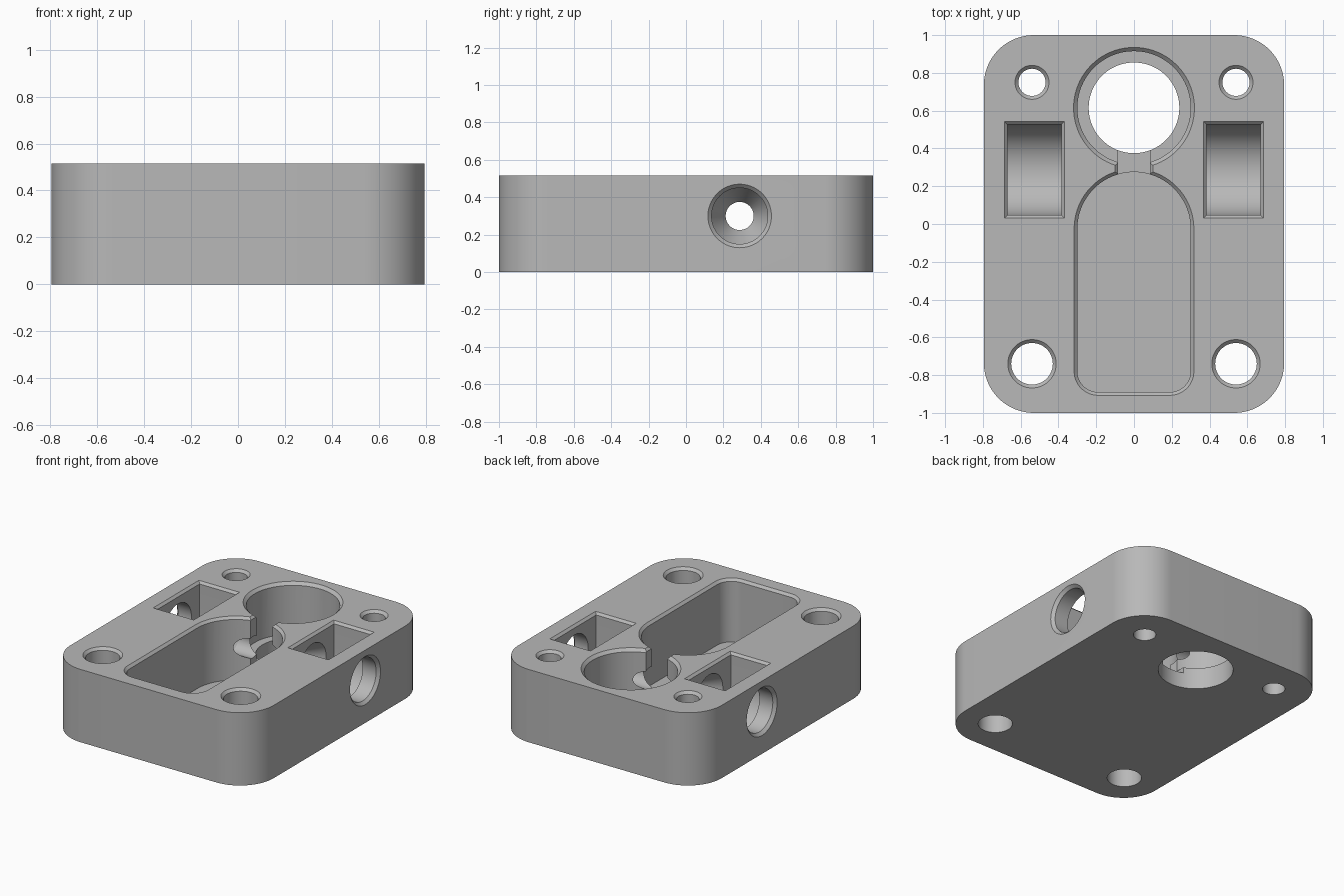
import bpy, bmesh, math

if "Cube" in bpy.data.objects:
    bpy.data.objects.remove(bpy.data.objects["Cube"], do_unlink=True)

TOP = 0.515
BORE_Y, BORE_Z = 0.287, 0.3

grey = bpy.data.materials.new("machined_grey")
grey.use_nodes = True
grey.diffuse_color = (0.48, 0.48, 0.48, 1)
grey.node_tree.nodes["Principled BSDF"].inputs["Base Color"].default_value = (0.48, 0.48, 0.48, 1)


def outline(cx, cy, hx, hy, r_front, r_back, grow=0.0, steps=20):
    """Rounded rectangle, with separate radii at front and back."""
    pts = []
    hx, hy = hx + grow, hy + grow
    for i, (sx, sy) in enumerate([(1, 1), (-1, 1), (-1, -1), (1, -1)]):
        r = r_back if sy > 0 else r_front
        if r == 0:
            pts.append((cx + sx * hx, cy + sy * hy))
            continue
        r += grow
        for k in range(steps + 1):
            a = (i + k / steps) * math.pi / 2
            p = (cx + sx * (hx - r) + r * math.cos(a), cy + sy * (hy - r) + r * math.sin(a))
            if not pts or math.dist(p, pts[-1]) > 1e-5:
                pts.append(p)
    if math.dist(pts[0], pts[-1]) < 1e-5:
        pts.pop()
    return pts


def loft(name, rings):
    """Closed solid through a list of equal rings."""
    bm = bmesh.new()
    loops = [[bm.verts.new(p) for p in ring] for ring in rings]
    n = len(loops[0])
    for a, b in zip(loops, loops[1:]):
        for i in range(n):
            j = (i + 1) % n
            bm.faces.new((a[i], a[j], b[j], b[i]))
    bm.faces.new(loops[0][::-1])
    bm.faces.new(loops[-1])
    bmesh.ops.recalc_face_normals(bm, faces=bm.faces)
    mesh = bpy.data.meshes.new(name)
    bm.to_mesh(mesh)
    bm.free()
    mesh.materials.append(grey)
    obj = bpy.data.objects.new(name, mesh)
    bpy.context.collection.objects.link(obj)
    return obj


def prism(name, shape, z0, z1, grow0=0.0, grow1=0.0):
    return loft(name, [[(x, y, z) for x, y in outline(*shape, grow=g)]
                       for z, g in ((z0, grow0), (z1, grow1))])


def lathe_x(name, profile, steps=80):
    """Solid of revolution about the cross bore axis."""
    angles = [2 * math.pi * k / steps for k in range(steps)]
    return loft(name, [[(x, BORE_Y + r * math.cos(a), BORE_Z + r * math.sin(a)) for a in angles]
                       for x, r in profile])


def round_shape(x, y, r):
    return (x, y, r, r, r, r)


body = prism("block_body", (0, 0, 0.795, 1.0, 0.265, 0.265), 0, TOP)


def cut(cutter):
    cutter.hide_render = True
    mod = body.modifiers.new(cutter.name, 'BOOLEAN')
    mod.operation = 'DIFFERENCE'
    mod.solver = 'EXACT'
    mod.object = cutter
    bpy.context.view_layer.objects.active = body
    bpy.ops.object.modifier_apply(modifier=mod.name)
    bpy.data.objects.remove(cutter, do_unlink=True)


def pocket(name, shape, floor, bevel):
    """Straight pocket with a chamfered rim."""
    cut(prism(name, shape, floor, TOP + 0.1))
    cut(prism(name + "_rim", shape, TOP - 2 * bevel, TOP + bevel, -bevel, 2 * bevel))


# Long chamber and round chamber with its open floor
pocket("long_chamber", (0, -0.3075, 0.3, 0.5825, 0.11, 0.3), 0.07, 0.017)
pocket("round_chamber", round_shape(0, 0.615, 0.3), 0.15, 0.02)
cut(prism("floor_opening", round_shape(0, 0.615, 0.24), -0.1, 0.3))

# Neck joining the chambers
pocket("neck", (0, 0.33, 0.085, 0.13, 0, 0), 0.11, 0.015)

# Mounting holes and wheel slots on both sides
for side in (-1, 1):
    pocket("back_hole", round_shape(side * 0.54, 0.75, 0.072), -0.1, 0.018)
    pocket("front_hole", round_shape(side * 0.54, -0.74, 0.11), -0.1, 0.018)
    slot_x, half = side * 0.527, 0.143
    cut(lathe_x("slot_round_floor", [(slot_x - half, 0.24), (slot_x + half, 0.24)]))
    pocket("slot", (slot_x, BORE_Y, half, 0.24, 0, 0), BORE_Z, 0.016)

# Cross bore: chamfered mouth, wide outer part, cone, narrow middle
right = [(0.25, 0.075), (0.384, 0.15), (0.775, 0.15), (0.835, 0.21)]
cut(lathe_x("cross_bore", [(-x, r) for x, r in reversed(right)] + right))

# Smooth curved walls, sharp machined edges
bpy.ops.object.select_all(action='DESELECT')
body.select_set(True)
bpy.context.view_layer.objects.active = body
bpy.ops.object.shade_smooth_by_angle(angle=math.radians(25))
